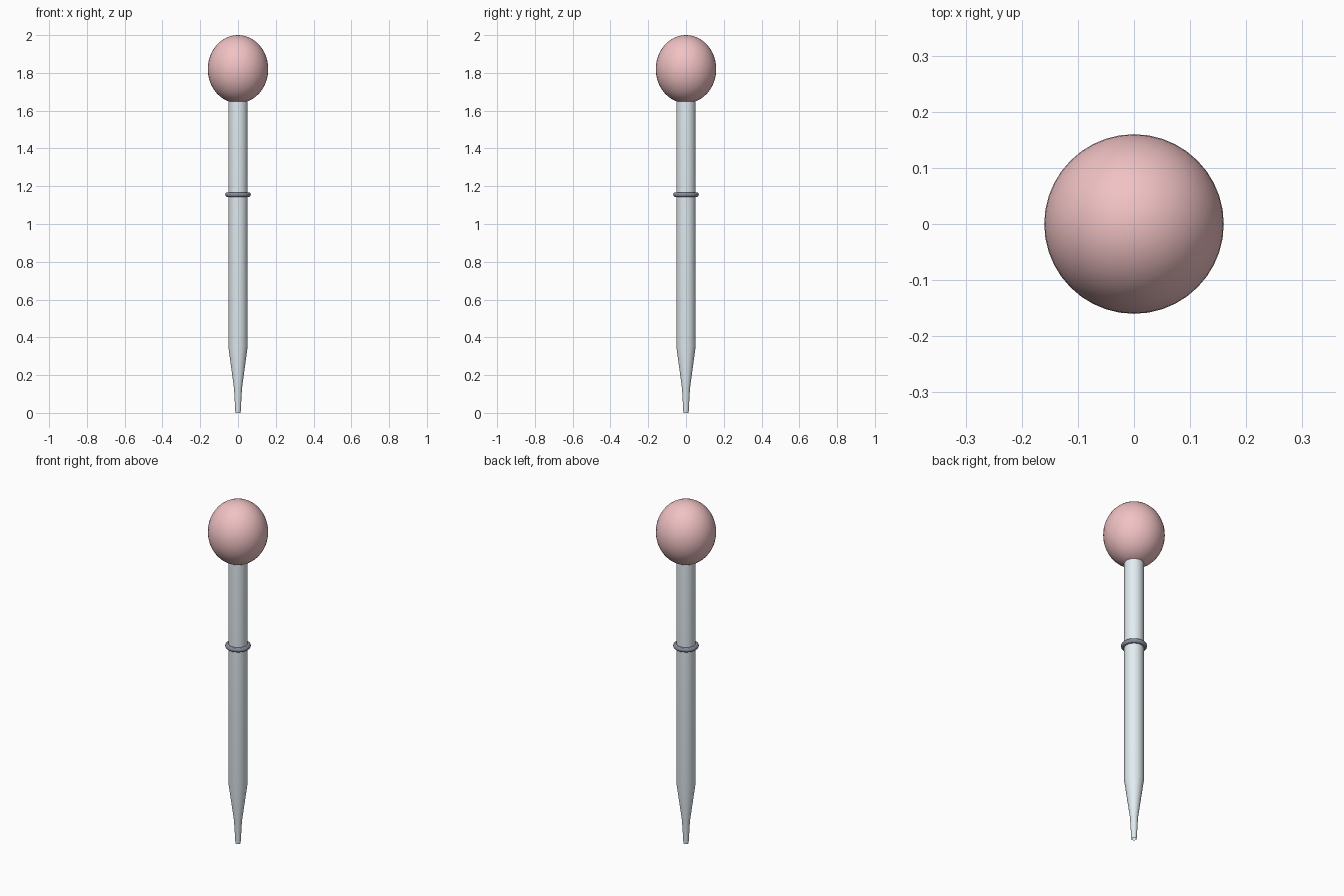
import bpy, bmesh, math

if "Cube" in bpy.data.objects:
    bpy.data.objects.remove(bpy.data.objects["Cube"])


def material(name, color):
    m = bpy.data.materials.new(name)
    m.diffuse_color = (*color, 1)
    m.use_nodes = True
    m.node_tree.nodes["Principled BSDF"].inputs["Base Color"].default_value = m.diffuse_color
    return m


def finish(obj, name, mat):
    obj.name = name
    obj.data.materials.append(mat)
    bpy.ops.object.select_all(action='DESELECT')
    obj.select_set(True)
    bpy.context.view_layer.objects.active = obj
    bpy.ops.object.shade_smooth_by_angle(angle=math.radians(30))


def lathe(name, profile, mat, steps=32):
    # Spin an (r, z) profile around the z axis
    bm = bmesh.new()
    verts = [bm.verts.new((r, 0, z)) for r, z in profile]
    edges = [bm.edges.new(pair) for pair in zip(verts, verts[1:])]
    bmesh.ops.spin(bm, geom=verts + edges, cent=(0, 0, 0), axis=(0, 0, 1),
                   angle=math.tau, steps=steps)
    bmesh.ops.remove_doubles(bm, verts=bm.verts, dist=1e-5)
    bmesh.ops.recalc_face_normals(bm, faces=bm.faces)
    mesh = bpy.data.meshes.new(name)
    bm.to_mesh(mesh)
    bm.free()
    obj = bpy.data.objects.new(name, mesh)
    bpy.context.collection.objects.link(obj)
    finish(obj, name, mat)


glass = material("pale_glass", (0.76, 0.84, 0.88))
rubber = material("pink_rubber", (0.88, 0.54, 0.55))
dark = material("dark_band", (0.25, 0.26, 0.34))

# Tube with a tapered, open tip
lathe("dropper_tube", [(0.014, 0), (0.021, 0.13), (0.051, 0.35), (0.051, 1.68)], glass)

# Squeeze bulb
bpy.ops.mesh.primitive_uv_sphere_add(segments=40, ring_count=24, radius=1,
                                     location=(0, 0, 1.82))
bulb = bpy.context.object
bulb.scale = (0.16, 0.16, 0.18)
bpy.ops.object.transform_apply(location=False, rotation=False, scale=True)
finish(bulb, "squeeze_bulb", rubber)

# Collar ring around the tube
bpy.ops.mesh.primitive_torus_add(location=(0, 0, 1.155), major_radius=0.055,
                                 minor_radius=0.013, major_segments=32, minor_segments=12)
finish(bpy.context.object, "collar_ring", dark)
